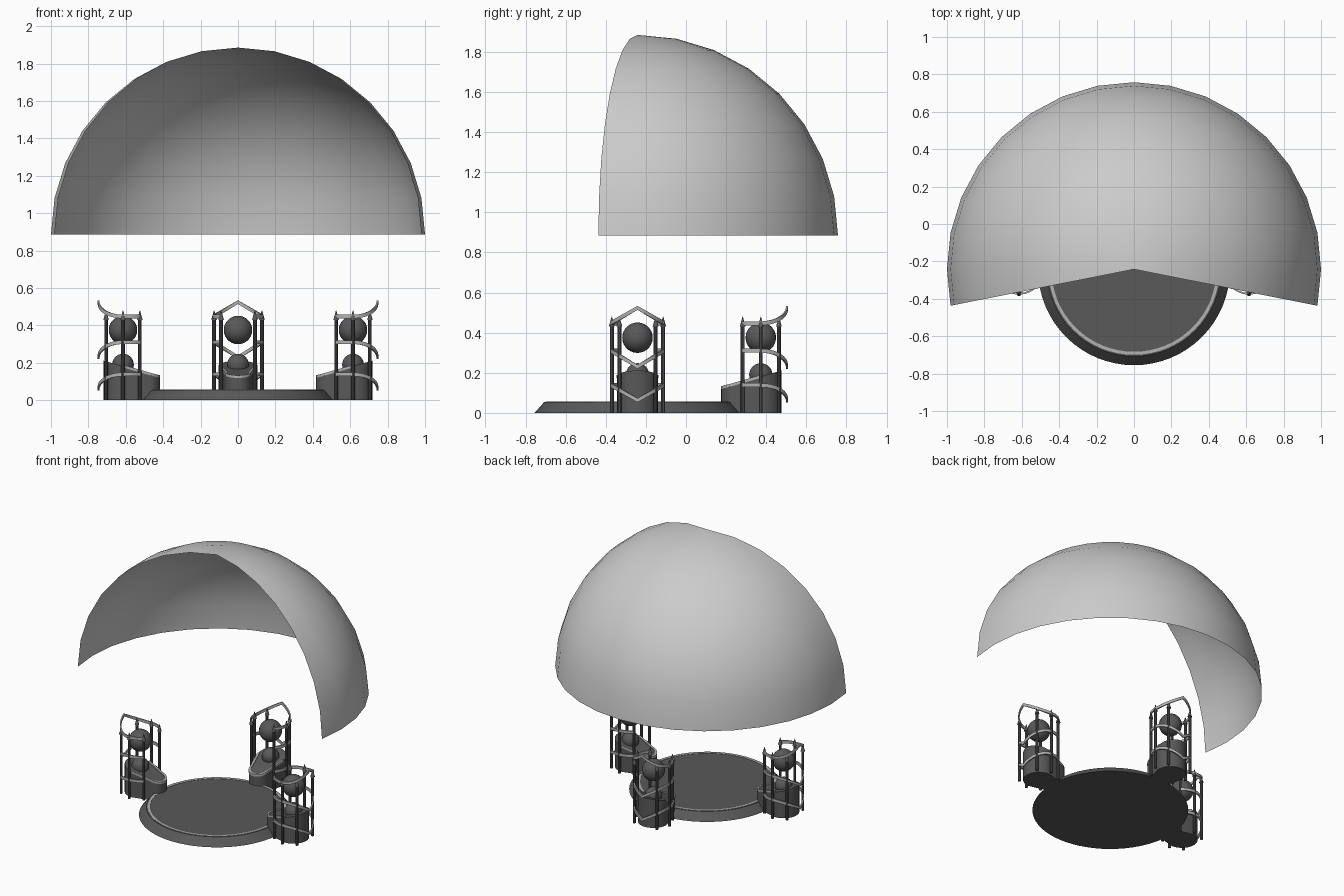
import bpy, bmesh
from math import sin, cos, pi, radians
from mathutils import Matrix, Vector

if "Cube" in bpy.data.objects:
    bpy.data.objects.remove(bpy.data.objects["Cube"])

CY = -0.242          # centre of the stage and dome in y


def material(name, v):
    m = bpy.data.materials.new(name)
    m.diffuse_color = (v, v, v, 1)
    m.use_nodes = True
    m.node_tree.nodes["Principled BSDF"].inputs["Base Color"].default_value = m.diffuse_color
    return m


DARK = material("dark_grey", 0.10)
LIGHT = material("light_grey", 0.45)
SHELL = material("shell_grey", 0.55)


def to_mesh(name, bm, mat, fix=True):
    if fix:
        bmesh.ops.recalc_face_normals(bm, faces=bm.faces[:])
    me = bpy.data.meshes.new(name)
    bm.to_mesh(me)
    bm.free()
    me.materials.append(mat)
    me.shade_smooth()
    me.set_sharp_from_angle(angle=radians(35))
    return me


def place(name, me, turn=0.0):
    ob = bpy.data.objects.new(name, me)
    ob.location = (0, CY, 0)
    ob.rotation_euler = (0, 0, turn)
    bpy.context.collection.objects.link(ob)
    return ob


def skin(bm, rings, closed=False):
    """Bridge rings of vertices; open sweeps get end caps."""
    n = len(rings[0])
    pairs = list(zip(rings, rings[1:])) + ([(rings[-1], rings[0])] if closed else [])
    for a, b in pairs:
        for i in range(n):
            j = (i + 1) % n
            bm.faces.new((a[i], a[j], b[j], b[i]))
    if not closed:
        bm.faces.new(rings[0])
        bm.faces.new(rings[-1])


def strip(bm, pts, width, height, closed=False):
    """Upright flat band following a path."""
    rings = []
    n = len(pts)
    for i, p in enumerate(pts):
        a = pts[i - 1] if (closed or i > 0) else p
        b = pts[(i + 1) % n] if (closed or i < n - 1) else p
        t = b - a
        side = Vector((t.y, -t.x, 0)).normalized() * width / 2
        up = Vector((0, 0, height / 2))
        rings.append([bm.verts.new(v) for v in
                      (p - side - up, p + side - up, p + side + up, p - side + up)])
    skin(bm, rings, closed)


def arc(cx, r, a0, a1, n):
    return [(cx + r * cos(radians(a0 + (a1 - a0) * i / n)),
             r * sin(radians(a0 + (a1 - a0) * i / n))) for i in range(n + 1)]


# stage disc: low tapered round platform
bm = bmesh.new()
bmesh.ops.create_cone(bm, cap_ends=True, segments=64, radius1=0.513, radius2=0.465,
                      depth=0.054, matrix=Matrix.Translation((0, 0, 0.027)))
place("stage", to_mesh("stage", bm, DARK))

# light inlay ring on the stage
bm = bmesh.new()
strip(bm, [Vector((x, y, 0.053)) for x, y in arc(0, 0.449, 0, 360, 64)[:-1]], 0.016, 0.006, True)
place("stage_ring", to_mesh("stage_ring", bm, LIGHT))

# dome: open part-sphere shell, 18 slices of a 32-sided sphere
bm = bmesh.new()
step = pi / 16
top = bm.verts.new((0, 0, 1.885))
rows = [[bm.verts.new((cos(k * step) * cos(a * step), cos(k * step) * sin(a * step),
                       0.885 + sin(k * step))) for a in range(-1, 18)] for k in range(8)]
for lo, hi in zip(rows, rows[1:]):
    for i in range(18):
        bm.faces.new((lo[i], lo[i + 1], hi[i + 1], hi[i]))
for i in range(18):
    bm.faces.new((rows[7][i], rows[7][i + 1], top))
place("dome_shell", to_mesh("dome_shell", bm, SHELL, False))

# ---- one station, built pointing along +x from the stage centre ----
MID = 0.615


def slope(x):
    return 0.125 + (x - 0.42) * 0.29


# pedestal: teardrop plan with a sloping top
bm = bmesh.new()
plan = arc(MID, 0.103, -90, 90, 16) + arc(0.487, 0.07, 90, 270, 12)
low = [bm.verts.new((x, y, 0)) for x, y in plan]
high = [bm.verts.new((x, y, slope(x))) for x, y in plan]
skin(bm, [low, high])
pedestal = to_mesh("pedestal", bm, DARK)

# light rim along the inner edge of the pedestal top
bm = bmesh.new()
rim = [(MID, 0.097)] + arc(0.487, 0.064, 90, 270, 12) + [(MID, -0.097)]
strip(bm, [Vector((x, y, slope(x))) for x, y in rim], 0.014, 0.014)
pedestal_rim = to_mesh("pedestal_rim", bm, LIGHT)

# two stacked balls
bm = bmesh.new()
for z, r in ((0.19, 0.058), (0.375, 0.076)):
    bmesh.ops.create_uvsphere(bm, u_segments=24, v_segments=14, radius=r,
                              matrix=Matrix.Translation((MID, 0, z)))
balls = to_mesh("balls", bm, DARK)

# six upright bars with spear tips
bm = bmesh.new()
for deg in (45, 90, 135, 225, 270, 315):
    x = MID + 0.128 * cos(radians(deg))
    y = 0.128 * sin(radians(deg))
    for r1, r2, z0, z1 in ((0.010, 0.010, 0, 0.435), (0.015, 0.001, 0.43, 0.48)):
        bmesh.ops.create_cone(bm, cap_ends=True, segments=10, radius1=r1, radius2=r2,
                              depth=z1 - z0,
                              matrix=Matrix.Translation((x, y, (z0 + z1) / 2)))
bars = to_mesh("bars", bm, DARK)

# three curved rails, each swept to a point on the outer side
bm = bmesh.new()
for base, rise in ((0.447, 0.077), (0.31, -0.08), (0.138, -0.075)):
    pts = []
    for i in range(-18, 19):
        a = radians(i * 7.5)
        lift = rise * (1 - abs(sin(a))) if abs(a) < pi / 2 else 0
        pts.append(Vector((MID + 0.131 * cos(a), 0.131 * sin(a), base + lift)))
    strip(bm, pts, 0.009, 0.02)
rails = to_mesh("rails", bm, LIGHT)

# stations at the right, back and left
for side, turn in (("right", 0), ("back", pi / 2), ("left", pi)):
    for me in (pedestal, pedestal_rim, balls, bars, rails):
        place(side + "_" + me.name, me, turn)
